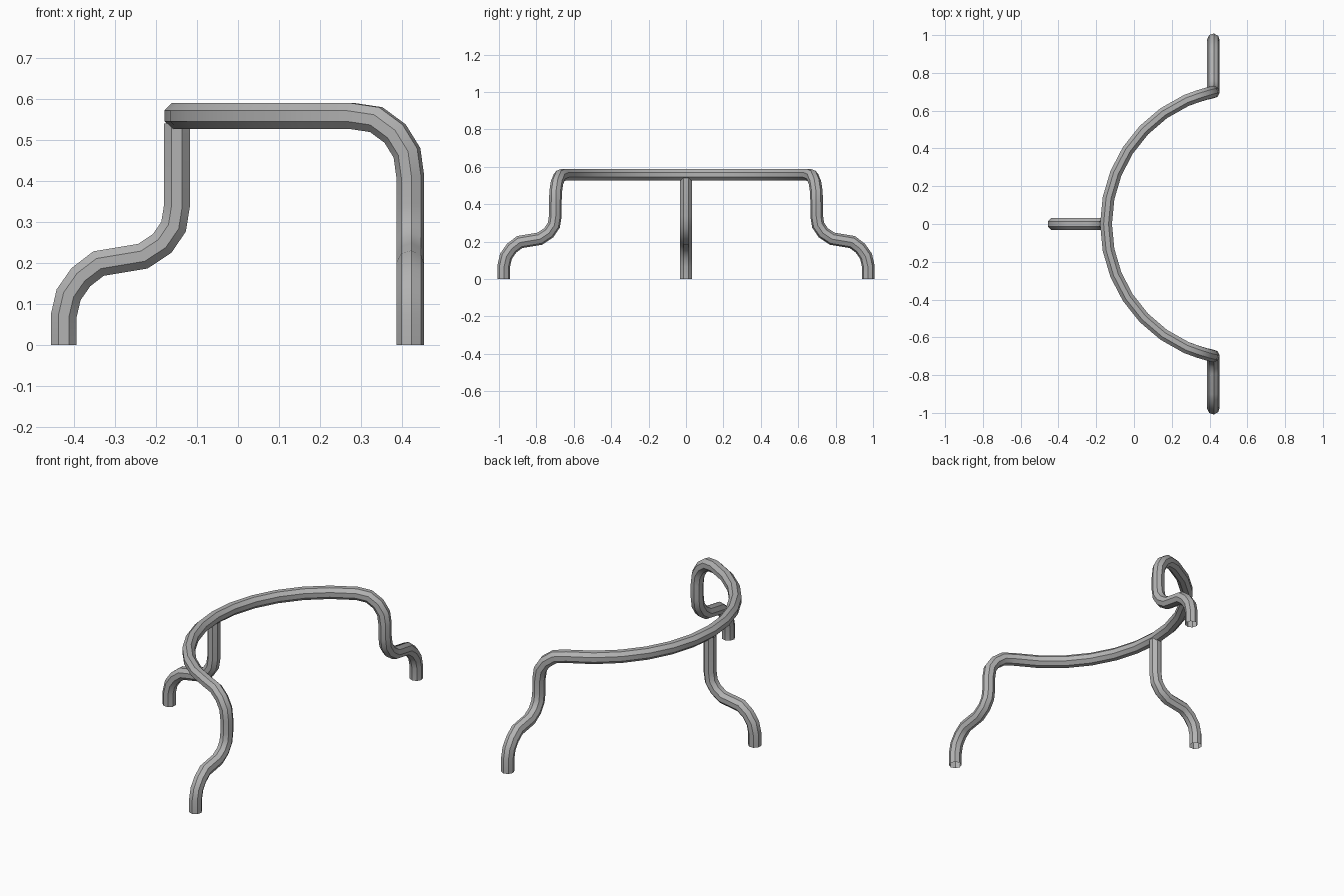
import bpy, bmesh
from math import sin, cos, radians, pi
from mathutils import Vector

cube = bpy.data.objects.get("Cube")
if cube:
    bpy.data.objects.remove(cube)

SIDES, RADIUS = 8, 0.034

steel = bpy.data.materials.new("grey_steel")
steel.use_nodes = True
grey = (0.45, 0.45, 0.45, 1)
steel.diffuse_color = grey
steel.node_tree.nodes["Principled BSDF"].inputs["Base Color"].default_value = grey


def tube(name, path, start_dir, u, v, mirror=False):
    """Sweep an open octagonal tube along a path with mitred joints."""
    pts = [Vector(p) for p in path]
    bm = bmesh.new()
    angles = [2 * pi * (i + 0.5) / SIDES for i in range(SIDES)]
    ring = [pts[0] + RADIUS * (Vector(u) * cos(a) + Vector(v) * sin(a)) for a in angles]
    verts = [bm.verts.new(c) for c in ring]
    for i in range(1, len(pts)):
        d = (pts[i] - pts[i - 1]).normalized()
        after = (pts[i + 1] - pts[i]).normalized() if i + 1 < len(pts) else d
        n = d + after
        ring = [c + d * ((pts[i] - c).dot(n) / d.dot(n)) for c in ring]
        new = [bm.verts.new(c) for c in ring]
        for k in range(SIDES):
            j = (k + 1) % SIDES
            bm.faces.new((verts[k], verts[j], new[j], new[k]))
        verts = new
    bmesh.ops.recalc_face_normals(bm, faces=bm.faces)
    mesh = bpy.data.meshes.new(name)
    bm.to_mesh(mesh)
    bm.free()
    mesh.materials.append(steel)
    obj = bpy.data.objects.new(name, mesh)
    bpy.context.collection.objects.link(obj)
    if mirror:
        m = obj.modifiers.new("mirror", "MIRROR")
        m.use_axis = (False, True, False)
        m.use_clip = True
    bpy.ops.object.select_all(action="DESELECT")
    obj.select_set(True)
    bpy.context.view_layer.objects.active = obj
    bpy.ops.object.shade_smooth_by_angle(angle=radians(30))
    return obj


# S-shaped leg profile, top to foot: (outward distance, height)
LEG = [(0, 0.338), (0.008, 0.288), (0.036, 0.247), (0.083, 0.216),
       (0.191, 0.198), (0.234, 0.165), (0.264, 0.122), (0.276, 0.07), (0.276, 0)]

# Half hoop, from its middle round to one end
CX, R, TOP = 0.568, 0.716, 0.558
rail = [(CX - R * cos(radians(11 * i)), R * sin(radians(11 * i)), TOP) for i in range(7)]

# Downward bend, still following the hoop in plan
for x, z in [(0.337, 0.549), (0.383, 0.515), (0.412, 0.468), (0.42, 0.41)]:
    rail.append((x, (R * R - (x - CX) ** 2) ** 0.5 - 0.002, z))

# Side leg continues from the bend
end_x, end_y, _ = rail[-1]
rail += [(end_x, end_y + out, z) for out, z in LEG]
tube("hoop_with_side_legs", rail, (0, 1, 0), (1, 0, 0), (0, 0, 1), mirror=True)

# Third leg under the middle of the hoop
leg = [(-0.149, 0, 0.54)] + [(-0.149 - out, 0, z) for out, z in LEG]
tube("middle_leg", leg, (0, 0, -1), (1, 0, 0), (0, 1, 0))
